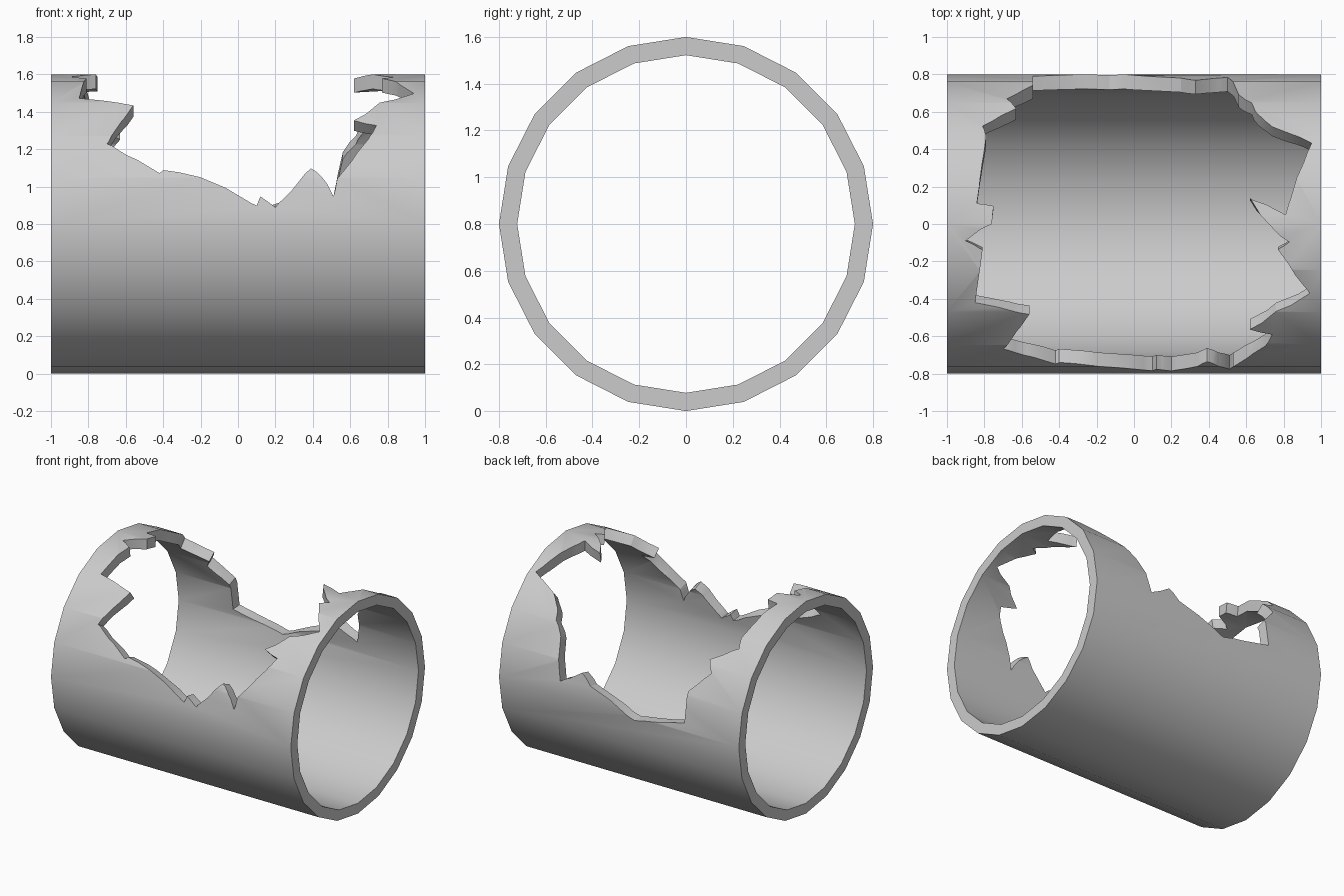
import bpy, bmesh
from math import sin, cos, radians, pi

if "Cube" in bpy.data.objects:
    bpy.data.objects.remove(bpy.data.objects["Cube"])

R_OUT, R_IN, SIDES = 0.8, 0.722, 20


def new_object(name, bm):
    bmesh.ops.recalc_face_normals(bm, faces=bm.faces)
    mesh = bpy.data.meshes.new(name)
    bm.to_mesh(mesh)
    bm.free()
    ob = bpy.data.objects.new(name, mesh)
    bpy.context.collection.objects.link(ob)
    return ob


# Pipe wall: ring profile swept from x=-1 to x=1
bm = bmesh.new()
rings = [[bm.verts.new((x, r * sin(2 * pi * i / SIDES), 0.8 + r * cos(2 * pi * i / SIDES)))
          for i in range(SIDES)]
         for x, r in ((-1, R_OUT), (1, R_OUT), (1, R_IN), (-1, R_IN))]
for k in range(4):
    a, b = rings[k], rings[(k + 1) % 4]
    for i in range(SIDES):
        j = (i + 1) % SIDES
        bm.faces.new((a[i], a[j], b[j], b[i]))
pipe = new_object("broken_pipe", bm)

# Jagged hole outline: (x, degrees from the top, positive towards the back)
hole = [(-.75, 7), (-.76, 0), (-.90, -6.5), (-.81, -10), (-.85, -32), (-.56, -37.3),
        (-.70, -57.3), (-.64, -60), (-.42, -70), (-.40, -68.7), (-.20, -71.8),
        (.10, -82.8), (.12, -79.2), (.20, -83.5), (.39, -68), (.45, -71.8),
        (.51, -79.2), (.53, -72.5), (.70, -55), (.74, -48.3), (.62, -45.6),
        (.76, -35.7), (.94, -28), (.77, -10), (.83, -7), (.72, 0), (.62, 10),
        (.81, 3.6), (.87, 18), (.95, 33), (.74, 41), (.66, 48), (.63, 54),
        (.56, 61), (.50, 83), (.33, 75.5), (.25, 81), (-.13, 92), (-.54, 85.5),
        (-.54, 69), (-.68, 57.5), (-.63, 51), (-.81, 41.5), (-.79, 36), (-.84, 8)]

# Cutter: flat slab of the outline, sliced per side, then wrapped round the pipe
bm = bmesh.new()
low = [bm.verts.new((x, radians(t), 0.6)) for x, t in hole]
high = [bm.verts.new((x, radians(t), 0.95)) for x, t in hole]
bm.faces.new(low)
bm.faces.new(high[::-1])
for i in range(len(hole)):
    j = (i + 1) % len(hole)
    bm.faces.new((low[i], low[j], high[j], high[i]))
bmesh.ops.recalc_face_normals(bm, faces=bm.faces)
bmesh.ops.triangulate(bm, faces=bm.faces)
for k in range(-10, 11):
    bmesh.ops.bisect_plane(bm, geom=bm.verts[:] + bm.edges[:] + bm.faces[:], dist=1e-5,
                           plane_co=(0, radians(9 * k), 0), plane_no=(0, 1, 0))
bmesh.ops.triangulate(bm, faces=bm.faces)
for v in bm.verts:
    x, t, r = v.co
    v.co = (x, r * sin(t), 0.8 + r * cos(t))
cutter = new_object("hole_cutter", bm)

# Cut the hole and shade the curved wall smooth
mod = pipe.modifiers.new("hole", 'BOOLEAN')
mod.object = cutter
mod.operation = 'DIFFERENCE'
mod.solver = 'EXACT'
bpy.context.view_layer.objects.active = pipe
bpy.ops.object.select_all(action='DESELECT')
pipe.select_set(True)
bpy.ops.object.modifier_apply(modifier=mod.name)
bpy.data.objects.remove(cutter)
bpy.ops.object.shade_smooth_by_angle(angle=radians(30))
